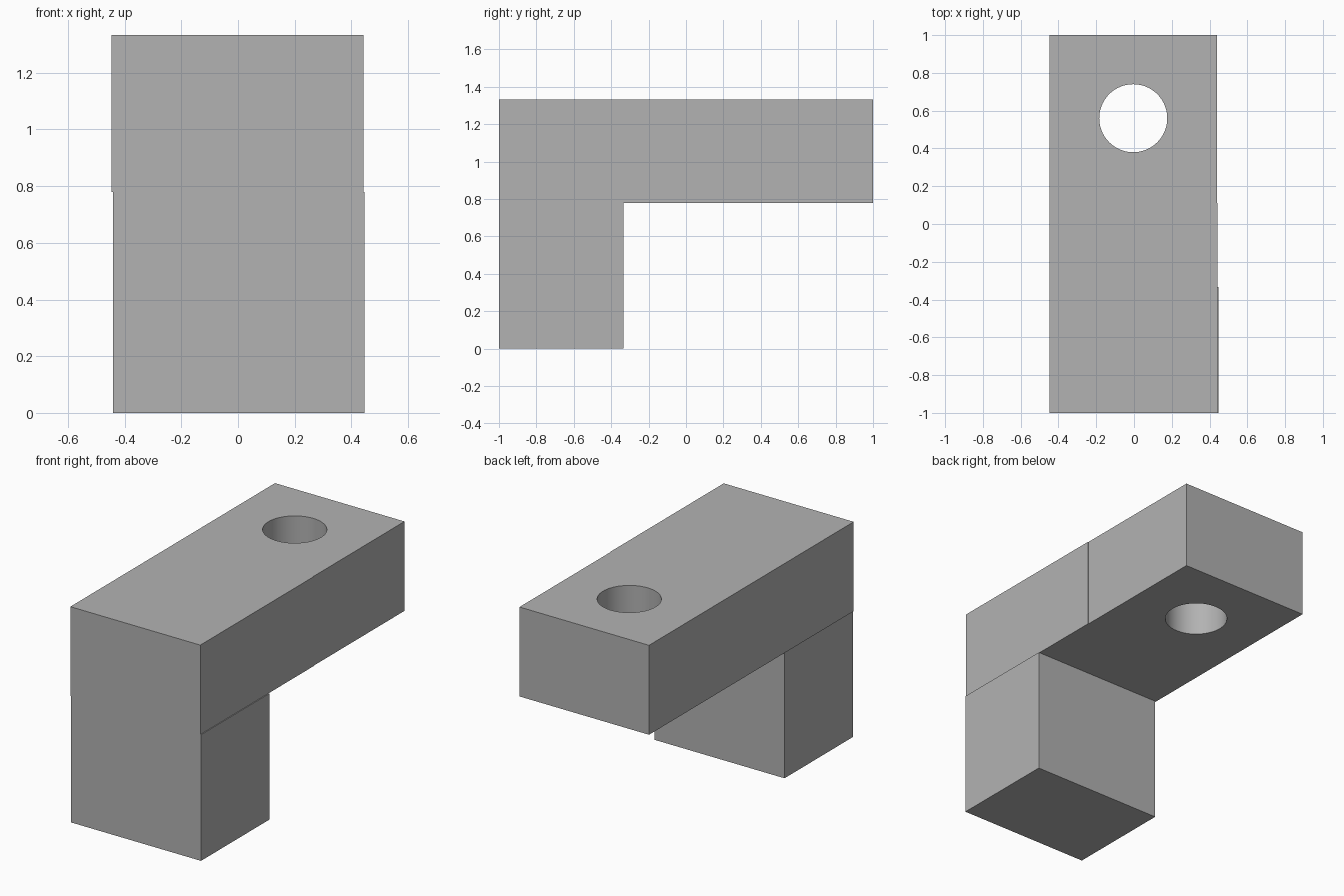
import bpy
from math import radians

default = bpy.data.objects.get("Cube")
if default:
    bpy.data.objects.remove(default, do_unlink=True)

# One flat grey for the whole bracket
grey = bpy.data.materials.new("plain grey")
grey.use_nodes = True
colour = (0.448, 0.448, 0.448, 1)
grey.diffuse_color = colour
grey.node_tree.nodes["Principled BSDF"].inputs["Base Color"].default_value = colour


def prism(name, outline, low, high):
    """Extrude a plan outline (x, y) between two heights."""
    n = len(outline)
    verts = [(x, y, z) for z in (low, high) for x, y in outline]
    faces = [tuple(reversed(range(n))), tuple(range(n, 2 * n))]
    faces += [(i, (i + 1) % n, n + (i + 1) % n, n + i) for i in range(n)]
    mesh = bpy.data.meshes.new(name)
    mesh.from_pydata(verts, [], faces)
    mesh.materials.append(grey)
    obj = bpy.data.objects.new(name, mesh)
    bpy.context.collection.objects.link(obj)
    return obj


SEAM = 0.78
TOP = 1.333

# Upright leg, offset very slightly to the left of the arm
prism("leg", [(-0.441, -1), (0.447, -1), (0.447, -0.333), (-0.441, -0.333)], 0, SEAM)

# Horizontal arm, with a shallow step in its left side
arm = prism("arm", [(-0.447, -1), (0.442, -1), (0.442, 0.11), (0.439, 0.11),
                    (0.439, 1), (-0.447, 1)], SEAM, TOP)

# Round through hole near the back of the arm
bpy.ops.mesh.primitive_cylinder_add(vertices=96, radius=0.18, depth=1,
                                    location=(-0.004, 0.56, (SEAM + TOP) / 2))
cutter = bpy.context.object
cutter.name = "hole_cutter"
cutter.data.materials.append(grey)
cut = arm.modifiers.new("through hole", "BOOLEAN")
cut.operation = "DIFFERENCE"
cut.solver = "EXACT"
cut.object = cutter

# Apply the cut, then smooth only the hole wall
bpy.ops.object.select_all(action="DESELECT")
arm.select_set(True)
bpy.context.view_layer.objects.active = arm
bpy.ops.object.modifier_apply(modifier=cut.name)
bpy.data.objects.remove(cutter, do_unlink=True)
bpy.ops.object.shade_smooth_by_angle(angle=radians(30))
